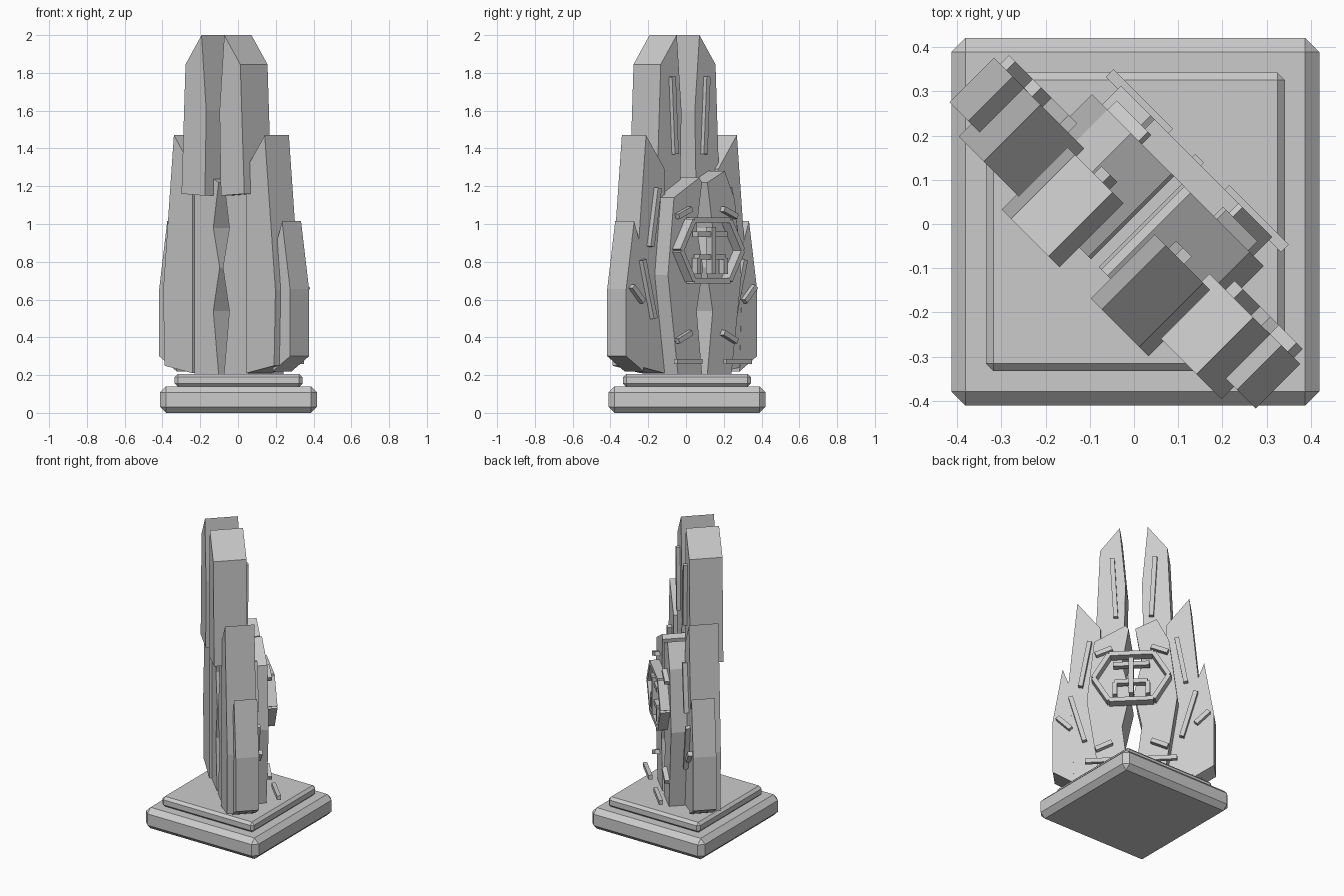
import bpy, bmesh, math
from mathutils import Matrix, Vector

cube = bpy.data.objects.get("Cube")
if cube:
    bpy.data.objects.remove(cube, do_unlink=True)

stone = bpy.data.materials.new("grey_stone")
stone.use_nodes = True
GREY = (0.6, 0.6, 0.6, 1)
stone.diffuse_color = GREY
stone.node_tree.nodes["Principled BSDF"].inputs["Base Color"].default_value = GREY

# The slabs stand across the diagonal of the square base
TURN = Matrix.Rotation(math.radians(-45), 4, 'Z')


def finish(name, bm, turn=True):
    bmesh.ops.recalc_face_normals(bm, faces=bm.faces)
    if turn:
        bm.transform(TURN)
    mesh = bpy.data.meshes.new(name)
    bm.to_mesh(mesh)
    bm.free()
    mesh.materials.append(stone)
    obj = bpy.data.objects.new(name, mesh)
    bpy.context.collection.objects.link(obj)
    return obj


def slab(name, profile, near, far, side=1):
    """Extrude a (width, height) outline from near to far in depth."""
    bm = bmesh.new()
    face = bm.faces.new([bm.verts.new((side * u, near, z)) for u, z in profile])
    ext = bmesh.ops.extrude_face_region(bm, geom=[face])
    moved = [g for g in ext["geom"] if isinstance(g, bmesh.types.BMVert)]
    bmesh.ops.translate(bm, verts=moved, vec=(0, far - near, 0))
    return finish(name, bm)


def bar(name, a, b, near, far, width=0.028, side=1):
    """Rectangular bar between two (width, height) points."""
    p, q = Vector(a), Vector(b)
    n = (q - p).normalized().orthogonal() * width / 2
    return slab(name, [p + n, q + n, q - n, p - n], near, far, side)


def block(name, half, low, high, bevel):
    bm = bmesh.new()
    bmesh.ops.create_cube(bm, size=1)
    bmesh.ops.scale(bm, verts=bm.verts, vec=(half * 2, half * 2, high - low))
    bmesh.ops.translate(bm, verts=bm.verts, vec=(0.003, 0.005, (low + high) / 2))
    bmesh.ops.bevel(bm, geom=bm.edges[:], offset=bevel, segments=1, affect='EDGES')
    return finish(name, bm, turn=False)


# Stepped base
block("lower_plinth", 0.416, 0, 0.14, 0.032)
block("upper_plinth", 0.338, 0.138, 0.206, 0.017)

# Central slabs with a zigzag gap between them
inner = [(0.02, 0.205), (0.06, 0.54), (0.012, 0.77), (0.06, 0.98), (0.02, 1.22)]
outer = [(0.275, 0.73), (0.2, 0.205)]
slab("left_central_slab", inner + [(0.04, 1.245), (0.23, 1.14)] + outer, -0.125, 0.14)
slab("right_central_slab", inner + [(0.15, 1.28), (0.225, 1.13)] + outer, -0.125, 0.14, -1)

spire = [(0.085, 2), (0.05, 1.6), (0.06, 1.15), (0.235, 1.16), (0.205, 1.845)]
shoulder = [(0.34, 1.47), (0.2, 1.29), (0.2, 0.21), (0.41, 0.25), (0.42, 0.65)]
wing = [(0.43, 1.015), (0.385, 0.89), (0.36, 0.22), (0.49, 0.3), (0.49, 0.655)]

# Raised strips: ends, then depth
strips = {
    "spire_strip": ((0.13, 1.78), (0.108, 1.37), 0.012, 0.04),
    "shoulder_strip": ((0.265, 1.19), (0.32, 0.88), 0.035, 0.07),
    "wing_strip": ((0.38, 0.81), (0.295, 0.5), 0.035, 0.07),
    "wing_tab": ((0.46, 0.67), (0.38, 0.59), 0.035, 0.07),
    "upper_tab": ((0.22, 1.04), (0.12, 1.08), 0.135, 0.17),
    "lower_tab": ((0.22, 0.38), (0.12, 0.425), 0.135, 0.17),
    "foot_bar": ((0.28, 0.272), (0.09, 0.272), 0.19, 0.215),
    "emblem_short_post": ((0.1, 0.735), (0.1, 0.82), 0.16, 0.2),
}

for word, side in (("left", 1), ("right", -1)):
    slab(word + "_spire", spire, -0.188, 0.016, side)
    slab(word + "_shoulder", shoulder, -0.14, 0.041, side)
    slab(word + "_wing", wing, -0.1, 0.042, side)
    for part, (a, b, near, far) in strips.items():
        bar(word + "_" + part, a, b, near, far, side=side)

# Hexagonal emblem frame
hexagon = [(0.23, 0.86), (0.135, 1.02), (-0.135, 1.02),
           (-0.23, 0.86), (-0.135, 0.7), (0.135, 0.7)]
for i, a in enumerate(hexagon):
    bar("emblem_frame_bar", a, hexagon[(i + 1) % 6], 0.14, 0.2)

# Lattice inside the emblem
bar("emblem_upper_rail", (-0.11, 0.945), (0.11, 0.945), 0.16, 0.2)
bar("emblem_lower_rail", (-0.1, 0.825), (0.1, 0.825), 0.16, 0.2)
bar("emblem_post", (0, 0.735), (0, 0.985), 0.165, 0.21)
